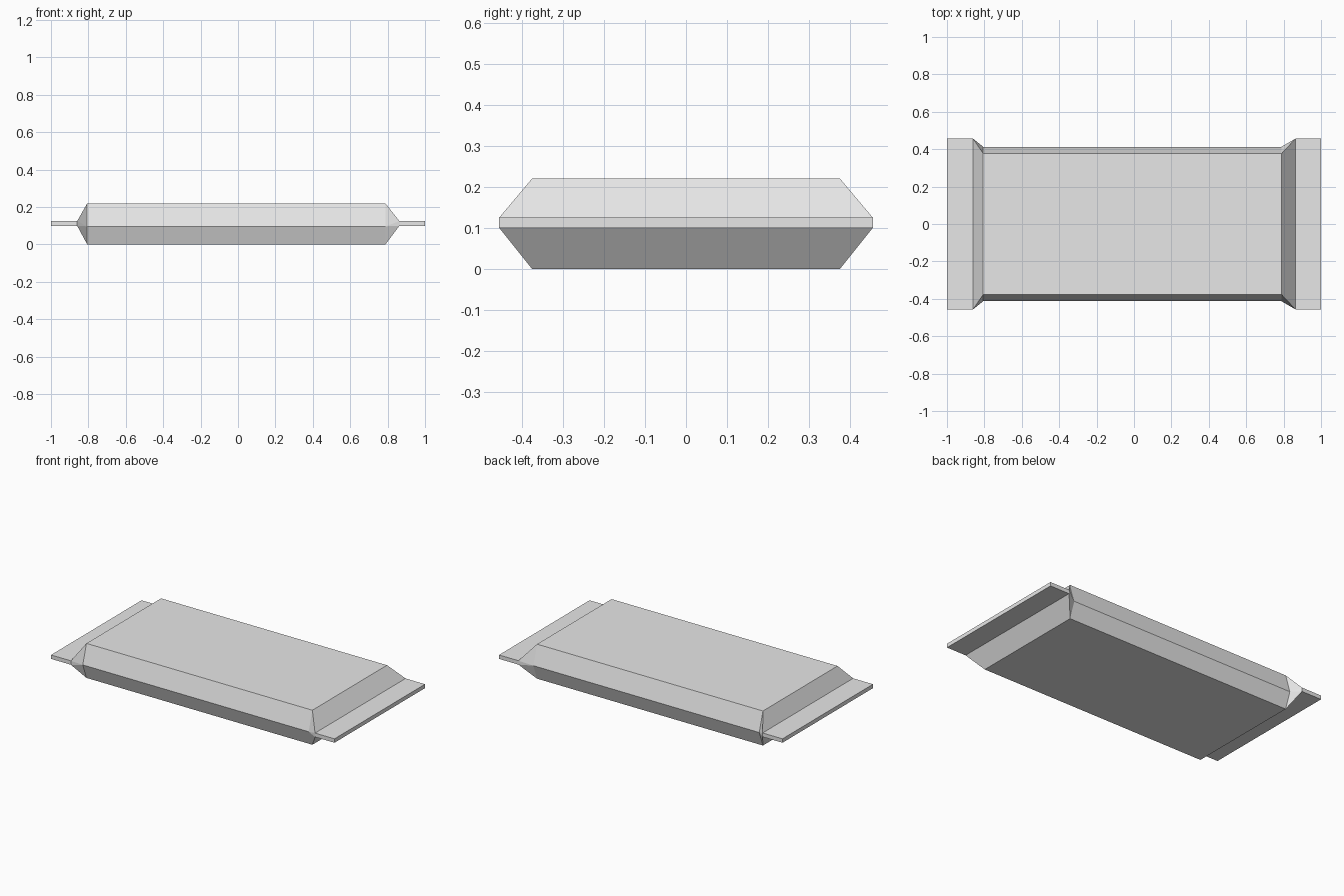
import bpy
import bmesh

cube = bpy.data.objects.get("Cube")
if cube:
    bpy.data.objects.remove(cube, do_unlink=True)

foil = bpy.data.materials.new("wrapper_grey")
foil.use_nodes = True
grey = (0.8, 0.8, 0.8, 1)
foil.diffuse_color = grey
foil.node_tree.nodes["Principled BSDF"].inputs["Base Color"].default_value = grey

# Half profiles, (y, z) from the top down; the other half is mirrored
FLAP = [(0.456, 0.125), (0.456, 0.1)]
BODY = [(0.376, 0.22), (0.413, 0.097), (0.376, 0.0)]


def section(bm, x, half):
    """Half outline closed on the centre line: top centre, profile, bottom centre."""
    pts = [(0, half[0][1])] + half + [(0, half[-1][1])]
    return [bm.verts.new((x, y, z)) for y, z in pts]


def loft(bm, a, b):
    """Quads between two sections with the same point count."""
    for i in range(len(a) - 1):
        bm.faces.new((a[i], a[i + 1], b[i + 1], b[i]))


def shoulder(bm, flap, body):
    """Slopes from the thin flap out to the full body, with folded corners."""
    tc, top, bottom, bc = flap
    btc, btop, bmid, bbot, bbc = body
    bm.faces.new((tc, top, btop, btc))
    bm.faces.new((top, bmid, btop))
    bm.faces.new((top, bottom, bmid))
    bm.faces.new((bottom, bbot, bmid))
    bm.faces.new((bottom, bc, bbc, bbot))


bm = bmesh.new()
# Crimped flaps at both ends
right_tip, right_root = section(bm, -1, FLAP), section(bm, -0.86, FLAP)
left_root, left_tip = section(bm, 0.863, FLAP), section(bm, 1, FLAP)
loft(bm, right_tip, right_root)
loft(bm, left_root, left_tip)
bm.faces.new(right_tip)
bm.faces.new(left_tip)

# Filled body and the shoulders joining it to the flaps
right_body, left_body = section(bm, -0.806, BODY), section(bm, 0.788, BODY)
loft(bm, right_body, left_body)
shoulder(bm, right_root, right_body)
shoulder(bm, left_root, left_body)

# Mirror the half across y, then merge the flat faces along the seam
copy = bmesh.ops.duplicate(bm, geom=bm.verts[:] + bm.edges[:] + bm.faces[:])["geom"]
for v in copy:
    if isinstance(v, bmesh.types.BMVert):
        v.co.y = -v.co.y
bmesh.ops.remove_doubles(bm, verts=bm.verts[:], dist=0.0001)
bmesh.ops.recalc_face_normals(bm, faces=bm.faces[:])
seam = [e for e in bm.edges if all(abs(v.co.y) < 0.0001 for v in e.verts)]
bmesh.ops.dissolve_edges(bm, edges=seam, use_verts=True)
bmesh.ops.recalc_face_normals(bm, faces=bm.faces[:])

mesh = bpy.data.meshes.new("wrapper")
bm.to_mesh(mesh)
bm.free()
mesh.materials.append(foil)
wrapper = bpy.data.objects.new("wrapper", mesh)
bpy.context.scene.collection.objects.link(wrapper)
